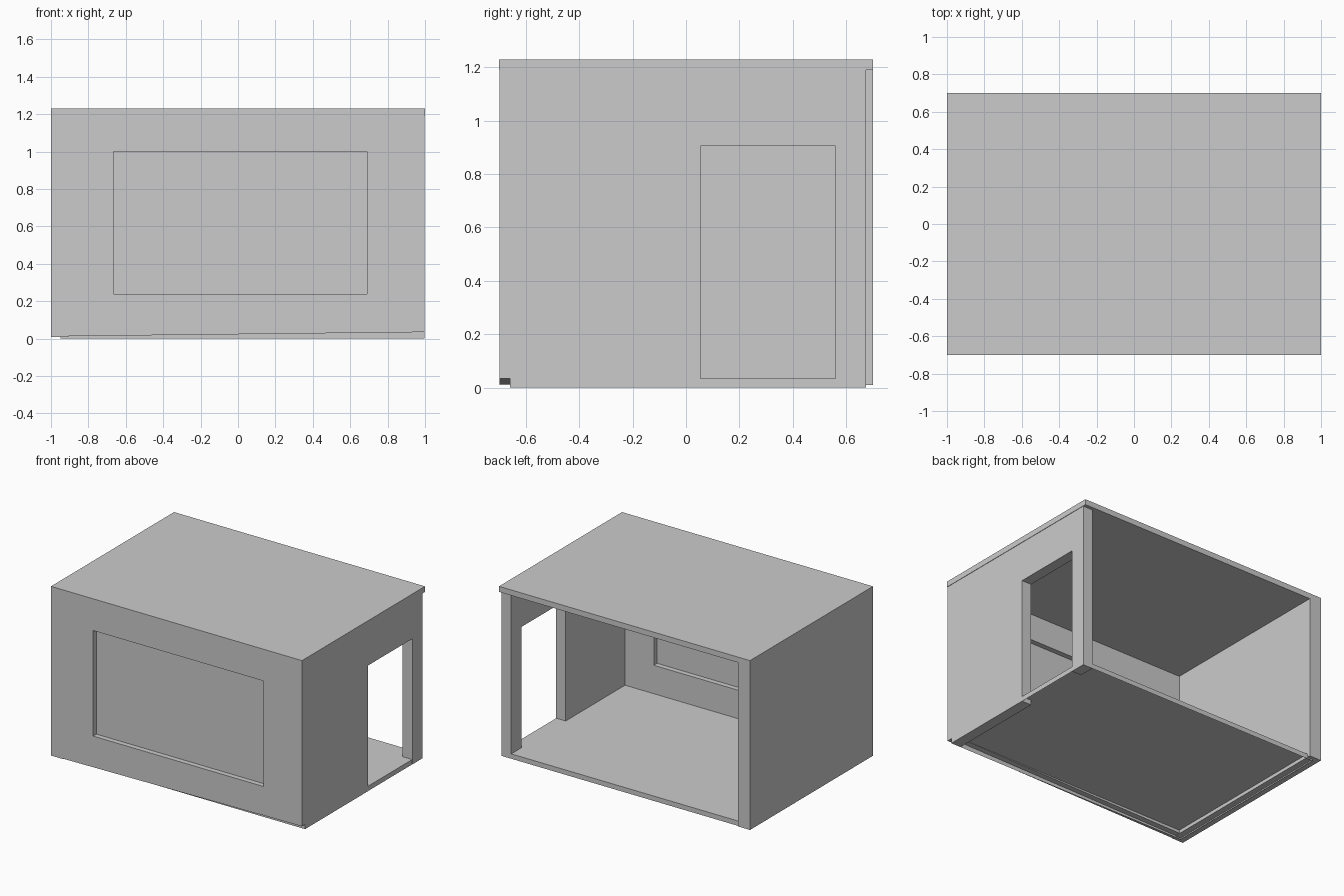
import bpy, bmesh
from mathutils import Vector

if "Cube" in bpy.data.objects:
    bpy.data.objects.remove(bpy.data.objects["Cube"])


def finish(name, bm):
    bmesh.ops.recalc_face_normals(bm, faces=bm.faces[:])
    me = bpy.data.meshes.new(name)
    bm.to_mesh(me)
    bm.free()
    ob = bpy.data.objects.new(name, me)
    bpy.context.collection.objects.link(ob)
    return ob


def box(name, lo, hi, open_bottom=False):
    bm = bmesh.new()
    bmesh.ops.create_cube(bm, size=1)
    for v in bm.verts:
        v.co = Vector([hi[i] if v.co[i] > 0 else lo[i] for i in range(3)])
    bmesh.ops.recalc_face_normals(bm, faces=bm.faces[:])
    if open_bottom:
        low = [f for f in bm.faces if f.normal.z < -0.9]
        bmesh.ops.delete(bm, geom=low, context='FACES')
        me = bpy.data.meshes.new(name)
        bm.to_mesh(me)
        bm.free()
        ob = bpy.data.objects.new(name, me)
        bpy.context.collection.objects.link(ob)
        return ob
    return finish(name, bm)


def extrude(bm, depth):
    geo = bmesh.ops.extrude_face_region(bm, geom=bm.faces[:])['geom']
    verts = [g for g in geo if isinstance(g, bmesh.types.BMVert)]
    bmesh.ops.translate(bm, verts=verts, vec=depth)


# Roof, solid side wall and floor tray (open underneath)
box("roof", (-1, -0.7, 1.19), (1, 0.7, 1.23))
box("left_wall", (-1, -0.698, 0.01), (-0.905, 0.7, 1.19))
box("floor", (-0.95, -0.66, 0), (0.996, 0.675, 0.035), open_bottom=True)

# Front wall: slanted lower edge, rectangular window opening
bm = bmesh.new()
outer = [(-1, 0.012), (0.997, 0.035), (0.997, 1.19), (-1, 1.19)]
inner = [(-0.665, 0.24), (0.69, 0.24), (0.69, 1.0), (-0.665, 1.0)]
a = [bm.verts.new((x, -0.698, z)) for x, z in outer]
b = [bm.verts.new((x, -0.698, z)) for x, z in inner]
for i in range(4):
    j = (i + 1) % 4
    bm.faces.new((a[i], a[j], b[j], b[i]))
extrude(bm, (0, 0.078, 0))
finish("front_wall", bm)

# Window pane halfway through the wall
box("window_pane", (-0.665, -0.661, 0.24), (0.69, -0.657, 1.0))

# Right wall: arch-shaped profile around the doorway
bm = bmesh.new()
y0, y1, d0, d1, top = -0.66, 0.675, 0.055, 0.56, 0.905
for quad in ([(y0, 0), (d0, 0), (d0, top), (y0, top)],
             [(d1, 0), (y1, 0), (y1, top), (d1, top)],
             [(y0, top), (d0, top), (d0, 1.19), (y0, 1.19)],
             [(d0, top), (d1, top), (d1, 1.19), (d0, 1.19)],
             [(d1, top), (y1, top), (y1, 1.19), (d1, 1.19)]):
    bm.faces.new([bm.verts.new((0.997, y, z)) for y, z in quad])
bmesh.ops.remove_doubles(bm, verts=bm.verts[:], dist=0.0001)
extrude(bm, (-0.077, 0, 0))
finish("right_wall", bm)
